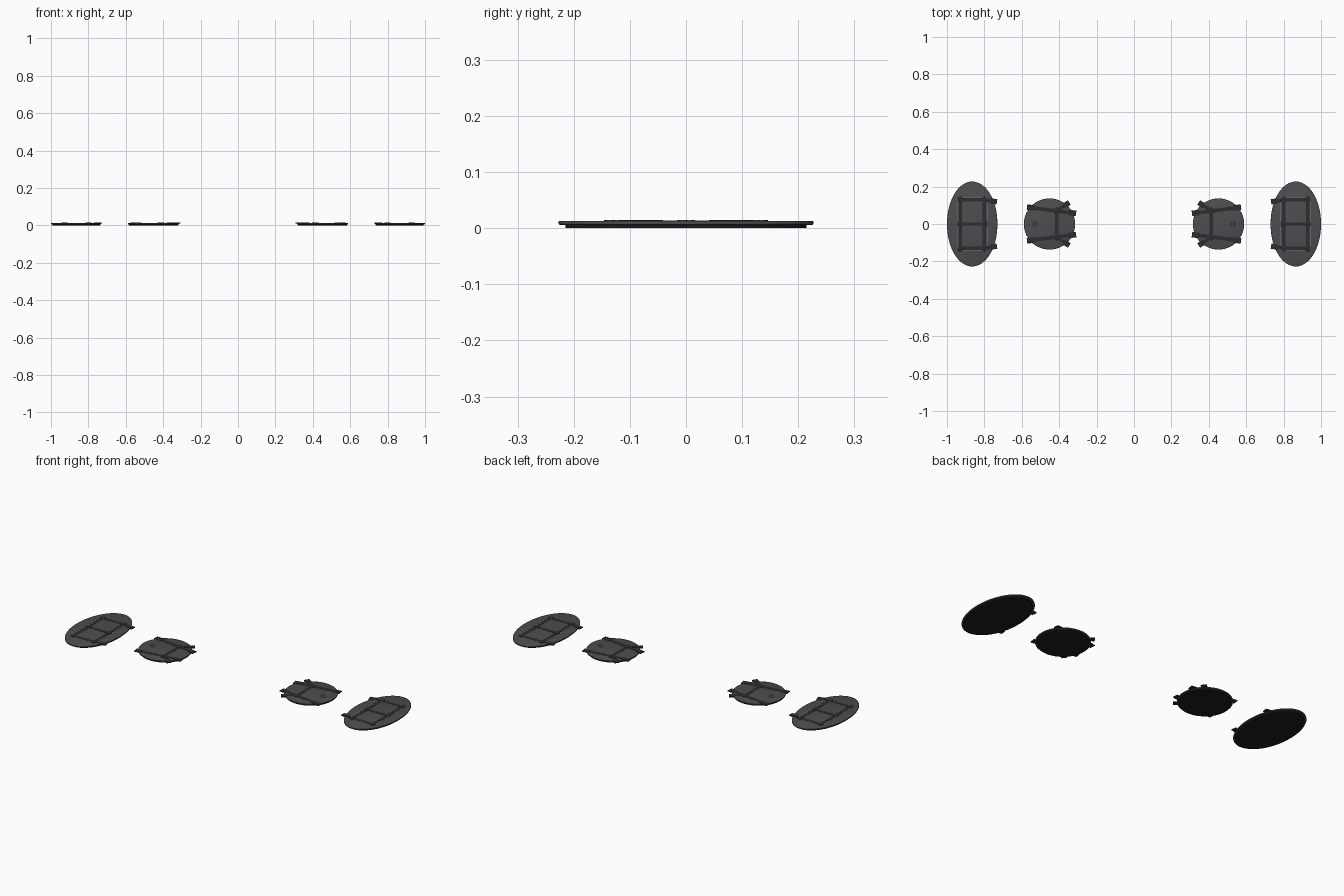
import bpy, bmesh, math
from mathutils import Matrix

if "Cube" in bpy.data.objects:
    bpy.data.objects.remove(bpy.data.objects["Cube"])


def mat(name, c):
    m = bpy.data.materials.new(name)
    m.diffuse_color = (*c, 1)
    m.use_nodes = True
    m.node_tree.nodes["Principled BSDF"].inputs["Base Color"].default_value = m.diffuse_color
    return m


SHELL = mat("shell_grey", (0.075, 0.075, 0.08))
PAD = mat("pad_black", (0.012, 0.013, 0.015))
STRAP = mat("strap_dark", (0.025, 0.027, 0.03))
TRIM = mat("trim_light", (0.2, 0.2, 0.21))


def finish(bm, name, m, smooth=False):
    me = bpy.data.meshes.new(name)
    bmesh.ops.recalc_face_normals(bm, faces=bm.faces)
    bm.to_mesh(me)
    bm.free()
    ob = bpy.data.objects.new(name, me)
    bpy.context.collection.objects.link(ob)
    me.materials.append(m)
    if smooth:
        bpy.context.view_layer.objects.active = ob
        ob.select_set(True)
        bpy.ops.object.shade_smooth_by_angle(angle=math.radians(35))
        ob.select_set(False)
    return ob


# Elliptical slab, with a softened rim
def disc(name, x, y, rx, ry, z0, z1, m, bevel=0.0, seg=64):
    bm = bmesh.new()
    bmesh.ops.create_cone(bm, cap_ends=True, segments=seg, radius1=1, radius2=1, depth=1)
    bmesh.ops.transform(bm, verts=bm.verts, matrix=Matrix.Translation((x, y, (z0 + z1) / 2))
                        @ Matrix.Diagonal((rx, ry, z1 - z0, 1)))
    if bevel:
        rim = [e for e in bm.edges if abs(e.verts[0].co.z - e.verts[1].co.z) < 1e-6]
        bmesh.ops.bevel(bm, geom=rim, offset=bevel, segments=2, profile=0.5, affect='EDGES')
    return finish(bm, name, m, True)


# Flat bar running from a to b
def bar(name, a, b, w, z0, z1, m):
    dx, dy = b[0] - a[0], b[1] - a[1]
    bm = bmesh.new()
    bmesh.ops.create_cube(bm, size=1)
    bmesh.ops.transform(bm, verts=bm.verts, matrix=
                        Matrix.Translation(((a[0] + b[0]) / 2, (a[1] + b[1]) / 2, (z0 + z1) / 2))
                        @ Matrix.Rotation(math.atan2(dy, dx), 4, 'Z')
                        @ Matrix.Diagonal((math.hypot(dx, dy), w, z1 - z0, 1)))
    return finish(bm, name, m)


def ring(name, x, y, r, z, t, m):
    bpy.ops.mesh.primitive_torus_add(location=(x, y, z), major_radius=r, minor_radius=t,
                                     major_segments=24, minor_segments=6)
    ob = bpy.context.object
    ob.name = name
    ob.data.materials.append(m)
    bpy.ops.object.shade_smooth()


for s, side in ((-1, "left"), (1, "right")):
    # Large oval pad
    cx = s * 0.865
    disc(side + "_large_backing", cx, 0, 0.127, 0.215, 0, 0.007, PAD)
    disc(side + "_large_shell", cx, 0, 0.135, 0.227, 0.006, 0.013, SHELL, 0.002)
    xo, xi = s * 0.928, s * 0.80
    for x in (xo, xi):
        bar(side + "_large_long_strap", (x, -0.13), (x, 0.13), 0.018, 0.012, 0.0138, STRAP)
        for y in (-0.13, 0, 0.13):
            disc(side + "_large_rivet", x, y, 0.016, 0.016, 0.012, 0.0148, STRAP, 0.0007, 20)
    for y in (-0.13, 0, 0.13):
        bar(side + "_large_cross_strap", (xo, y), (xi, y), 0.018, 0.012, 0.0138, STRAP)
    for k in (-1, 1):
        bar(side + "_large_strap_end", (xi, k * 0.129), (s * 0.755, k * 0.122), 0.019, 0.011, 0.0138, STRAP)
        bar(side + "_large_strap_tab", (s * 0.768, k * 0.124), (s * 0.733, k * 0.118), 0.028, 0.009, 0.0142, STRAP)
        bar(side + "_large_trim_cross", (s * 0.942, k * 0.139), (s * 0.785, k * 0.139), 0.003, 0.0125, 0.0135, TRIM)
    for x in (0.942, 0.785):
        bar(side + "_large_trim_long", (s * x, -0.139), (s * x, 0.139), 0.003, 0.0125, 0.0135, TRIM)

    # Small round pad
    cx = s * 0.452
    disc(side + "_small_backing", cx, 0, 0.130, 0.130, 0, 0.007, PAD)
    disc(side + "_small_shell", cx, 0, 0.137, 0.137, 0.006, 0.013, SHELL, 0.002)
    xn = s * 0.413
    bar(side + "_small_link", (xn, -0.07), (xn, 0.07), 0.018, 0.012, 0.0138, STRAP)
    for k in (-1, 1):
        bar(side + "_small_strap", (s * 0.565, k * 0.089), (s * 0.315, k * 0.057), 0.02, 0.011, 0.0138, STRAP)
        bar(side + "_small_outer_tab", (s * 0.572, k * 0.09), (s * 0.53, k * 0.085), 0.03, 0.009, 0.0142, STRAP)
        bar(side + "_small_inner_tab", (s * 0.35, k * 0.062), (s * 0.310, k * 0.056), 0.03, 0.009, 0.0142, STRAP)
        bar(side + "_small_diagonal", (xn, k * 0.07), (s * 0.352, k * 0.111), 0.018, 0.011, 0.0136, STRAP)
        bar(side + "_small_diagonal_tab", (s * 0.374, k * 0.096), (s * 0.346, k * 0.115), 0.028, 0.009, 0.0142, STRAP)
        disc(side + "_small_rivet", xn, k * 0.07, 0.017, 0.017, 0.012, 0.0148, STRAP, 0.0007, 20)
    ring(side + "_small_eyelet", s * 0.528, 0, 0.012, 0.013, 0.0018, TRIM)
